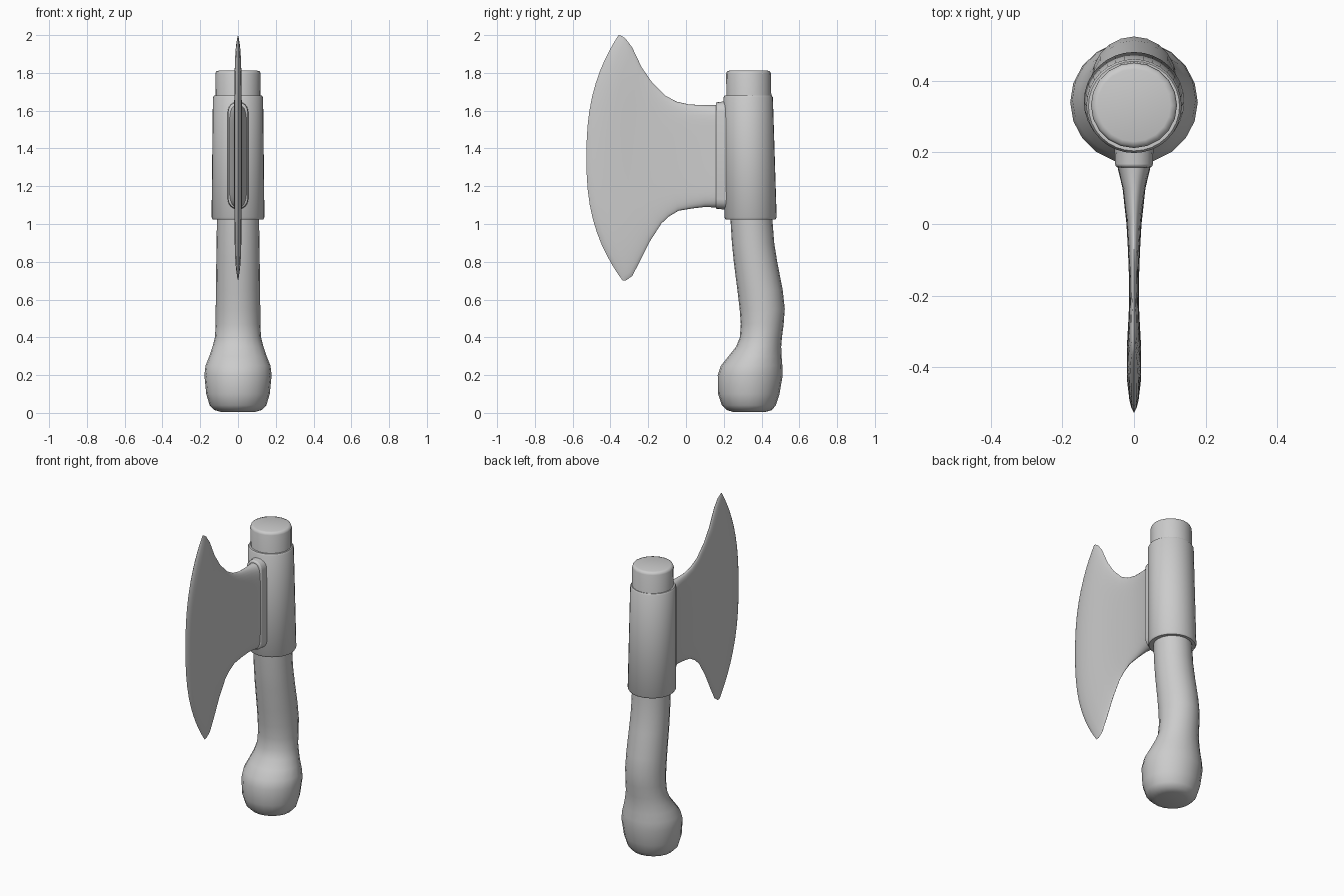
import bpy, bmesh
from math import sin, cos, pi, radians

cube = bpy.data.objects.get("Cube")
if cube:
    bpy.data.objects.remove(cube, do_unlink=True)

grey = bpy.data.materials.new("plain_grey")
grey.use_nodes = True
grey.diffuse_color = (0.6, 0.6, 0.6, 1)
grey.node_tree.nodes["Principled BSDF"].inputs["Base Color"].default_value = (0.6, 0.6, 0.6, 1)


def loft(name, loops, angle=40, closed=False, bevel=0):
    """Skin a series of equal-length loops; cap the ends or join them up."""
    bm = bmesh.new()
    rings = [[bm.verts.new(p) for p in loop] for loop in loops]
    pairs = list(zip(rings, rings[1:]))
    if closed:
        pairs.append((rings[-1], rings[0]))
    else:
        bm.faces.new(rings[0])
        bm.faces.new(rings[-1])
    for a, b in pairs:
        for i in range(len(a)):
            j = (i + 1) % len(a)
            bm.faces.new((a[i], a[j], b[j], b[i]))
    bmesh.ops.remove_doubles(bm, verts=bm.verts, dist=0.0005)
    bmesh.ops.recalc_face_normals(bm, faces=bm.faces)
    mesh = bpy.data.meshes.new(name)
    bm.to_mesh(mesh)
    bm.free()
    mesh.materials.append(grey)
    obj = bpy.data.objects.new(name, mesh)
    bpy.context.collection.objects.link(obj)
    if bevel:
        mod = obj.modifiers.new("soft_edges", 'BEVEL')
        mod.width, mod.segments, mod.limit_method = bevel, 3, 'ANGLE'
        mod.angle_limit = radians(50)
    bpy.ops.object.select_all(action='DESELECT')
    obj.select_set(True)
    bpy.context.view_layer.objects.active = obj
    bpy.ops.object.shade_smooth_by_angle(angle=radians(angle))
    return obj


def ring(z, y0, y1, rx, n=20):
    """Ellipse spanning y0..y1, half width rx."""
    return [(rx * cos(2 * pi * i / n), (y0 + y1) / 2 + (y1 - y0) / 2 * sin(2 * pi * i / n), z)
            for i in range(n)]


# Curved handle with swollen pommel: height, front, back, half width
handle = [(0.005, .25, .42, .09), (.015, .215, .455, .125), (.04, .19, .475, .15),
          (.1, .17, .495, .168), (.2, .168, .512, .178), (.25, .185, .51, .172),
          (.3, .225, .506, .152), (.35, .265, .504, .135), (.4, .285, .508, .122),
          (.47, .29, .517, .118), (.55, .284, .523, .118), (.65, .272, .512, .117),
          (.8, .253, .483, .115), (.9, .243, .467, .113), (1.03, .235, .457, .112),
          (1.4, .22, .455, .116), (1.795, .212, .45, .12), (1.808, .217, .445, .115),
          (1.812, .23, .432, .102)]
loft("handle", [ring(*h) for h in handle], angle=60)

# Metal collar wrapped around the handle, as a closed tube
collar = [(1.035, .203, .48, .14), (1.67, .198, .46, .133), (1.68, .204, .454, .127),
          (1.68, .22, .44, .11), (1.025, .24, .455, .108), (1.025, .209, .474, .134)]
loft("collar", [ring(*c, n=32) for c in collar], closed=True)


# Blade socket: a rounded plate standing out of the collar
def pill(y, half, low, high, n=8):
    top = [(half * cos(pi * i / n), y, high - half + half * sin(pi * i / n)) for i in range(n + 1)]
    return top + [(-x, y, low + high - z) for x, y, z in top]


loft("blade_socket", [pill(.158, .052, 1.08, 1.645), pill(.25, .056, 1.074, 1.652)], bevel=.008)


# Blade sections: top y, top z, bottom y, bottom z, middle y, half thickness
sections = [(.18, 1.632, .18, 1.085, .18, .05), (.15, 1.63, .15, 1.088, .15, .044),
            (.1, 1.63, .1, 1.09, .1, .032), (.02, 1.632, .03, 1.082, 0, .021),
            (-.05, 1.648, -.04, 1.07, -.07, .017), (-.11, 1.68, -.09, 1.04, -.15, .014),
            (-.18, 1.75, -.13, 1.003, -.23, .013), (-.235, 1.83, -.19, .91, -.31, .016),
            (-.285, 1.935, -.245, .8, -.38, .02), (-.32, 1.982, -.285, .725, -.44, .019),
            (-.345, 1.998, -.315, .703, -.49, .013), (-.352, 2, -.328, .7, -.514, .007),
            (-.357, 2, -.335, .7, -.527, 0)]


def blade_loop(section, sharpness, n=24):
    yt, zt, yb, zb, ym, half = section
    loop = []
    for i in range(2 * n):
        a = pi * i / n
        u = cos(a)
        end = yt if u > 0 else yb
        x = half * max(0, 1 - abs(u) ** sharpness) ** .5 * (1 if i < n else -1)
        loop.append((x, ym + (end - ym) * abs(u) ** 2.5, (zt + zb) / 2 + u * (zt - zb) / 2))
    return loop


loft("blade", [blade_loop(s, 10 - 6 * i / len(sections)) for i, s in enumerate(sections)], angle=60)
